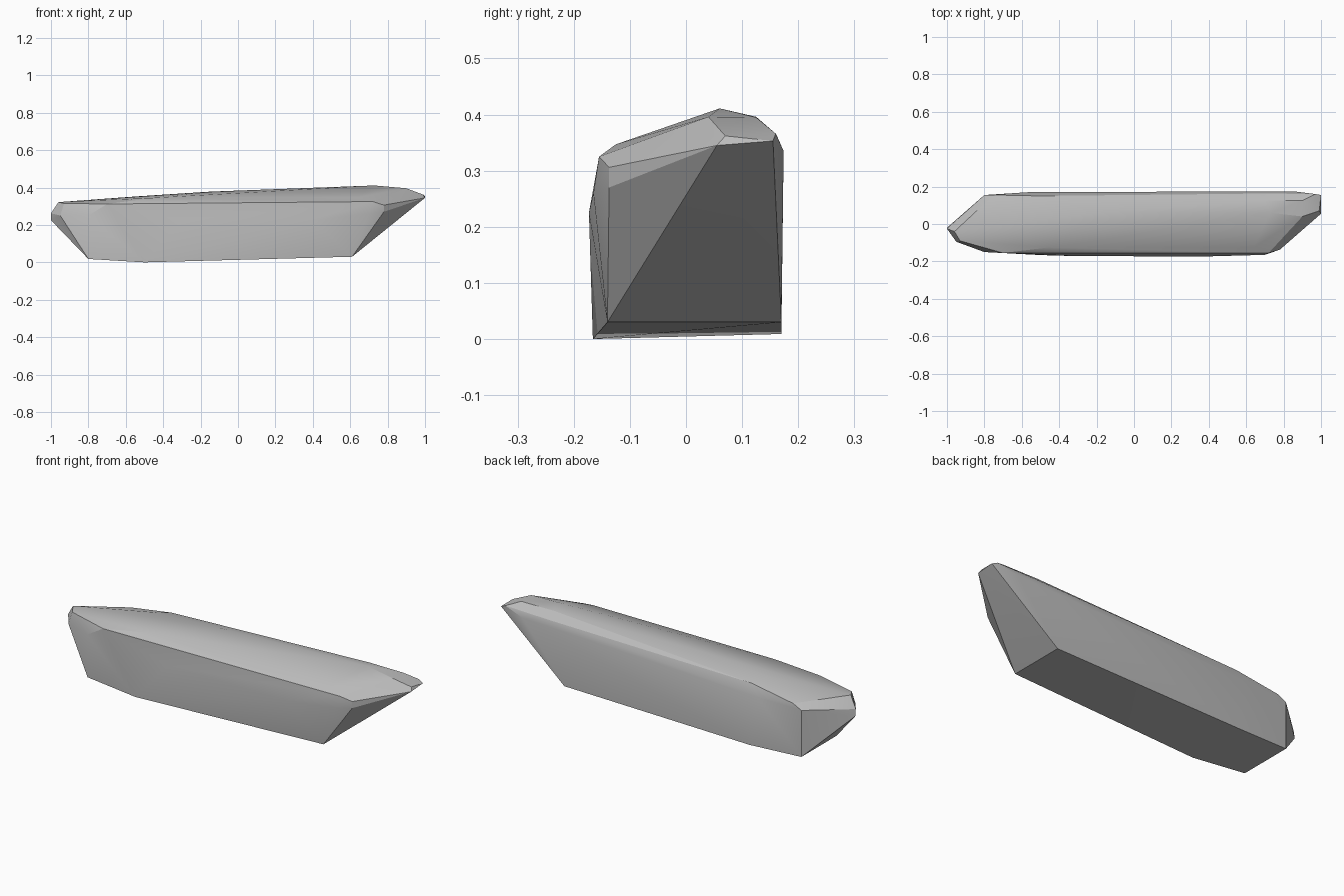
import bpy
import bmesh
import math

if "Cube" in bpy.data.objects:
    bpy.data.objects.remove(bpy.data.objects["Cube"])

# Corner points of the faceted hull, grouped by region
bottom = [(-.80, -.145, .018), (-.50, -.166, .0), (.61, -.14, .03),
          (.61, .17, .03), (-.50, .17, .009), (-.80, .155, .018)]
left_nose = [(-1, -.02, .225), (-1, -.025, .262), (-.96, -.04, .322),
             (-.95, -.095, .25), (-.93, -.09, .315)]
right_tip = [(1, .055, .345), (1, .155, .353), (.99, .07, .362),
             (.90, .04, .396), (.90, .125, .395), (.97, .16, .366)]
front_side = [(-.80, -.15, .25), (-.70, -.155, .312), (-.30, -.172, .225),
              (.40, -.173, .225), (.70, -.165, .26), (.78, -.137, .27),
              (.78, -.137, .306), (.72, -.155, .325), (.64, -.125, .347),
              (-.45, -.125, .345)]
back_side = [(-.80, .155, .27), (-.75, .155, .295), (-.55, .171, .28),
             (.72, .173, .27), (.86, .174, .335), (-.50, .15, .335),
             (.70, .163, .36)]
roof = [(-.55, .075, .352), (-.15, .065, .378), (.73, .06, .411),
        (.70, .125, .396)]

# Stretch a skin around all the points
bm = bmesh.new()
for p in bottom + left_nose + right_tip + front_side + back_side + roof:
    bm.verts.new(p)
result = bmesh.ops.convex_hull(bm, input=bm.verts[:])
loose = [v for v in bm.verts if not v.link_faces]
bmesh.ops.delete(bm, geom=loose, context='VERTS')
bmesh.ops.recalc_face_normals(bm, faces=bm.faces[:])
mesh = bpy.data.meshes.new("hull")
bm.to_mesh(mesh)
bm.free()

hull = bpy.data.objects.new("hull", mesh)
bpy.context.collection.objects.link(hull)

# Plain grey
grey = bpy.data.materials.new("grey")
grey.diffuse_color = (.5, .5, .5, 1)
grey.use_nodes = True
grey.node_tree.nodes["Principled BSDF"].inputs["Base Color"].default_value = grey.diffuse_color
mesh.materials.append(grey)

# Soft shading with crisp corners
bpy.context.view_layer.objects.active = hull
hull.select_set(True)
bpy.ops.object.shade_smooth_by_angle(angle=math.radians(20))
